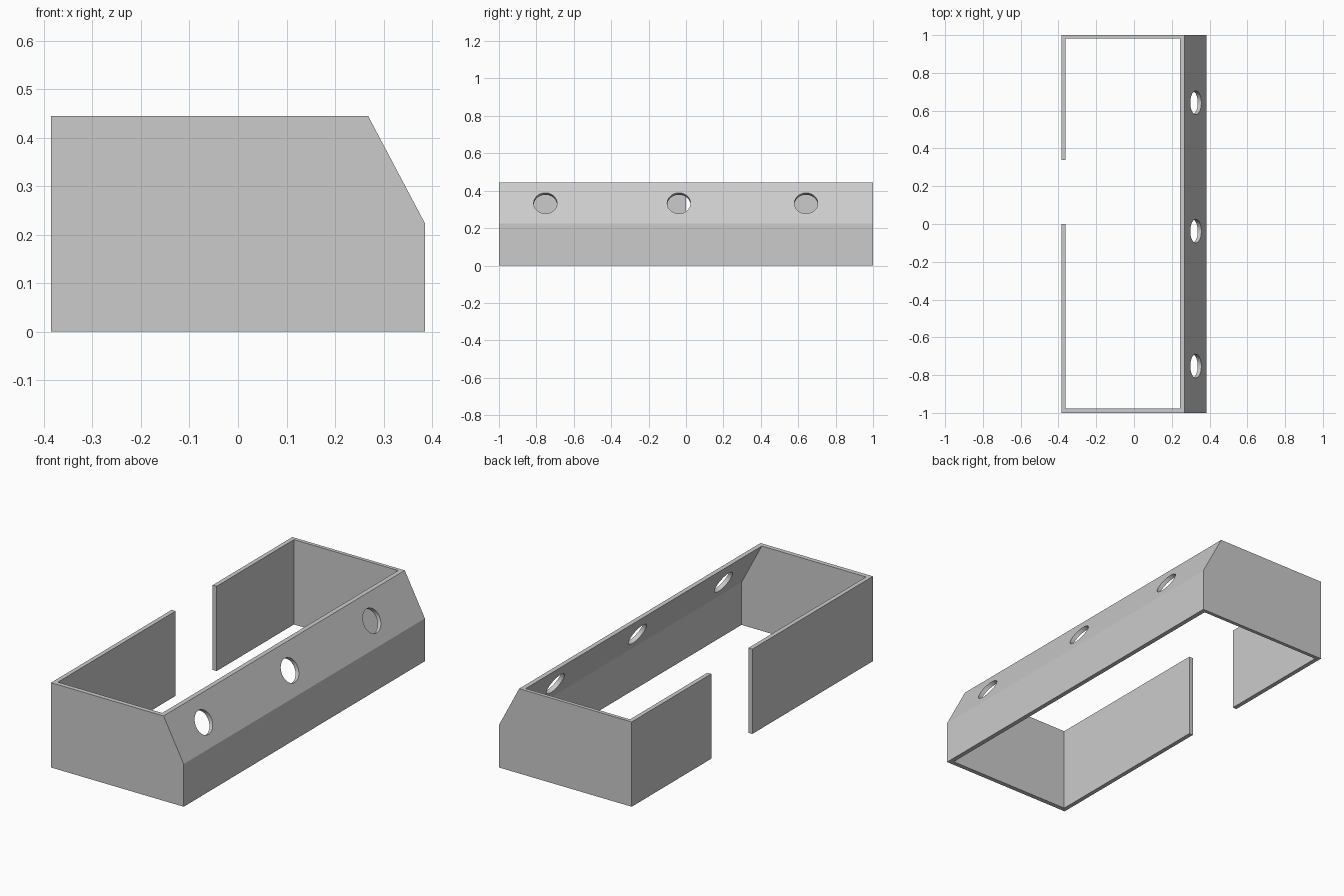
import bpy, bmesh
from mathutils import Vector

if "Cube" in bpy.data.objects:
    bpy.data.objects.remove(bpy.data.objects["Cube"])


def prism(name, profile, y0, y1):
    """Extrude an xz profile from y0 to y1."""
    bm = bmesh.new()
    face = bm.faces.new([bm.verts.new((x, y0, z)) for x, z in profile])
    ext = bmesh.ops.extrude_face_region(bm, geom=[face])
    verts = [v for v in ext["geom"] if isinstance(v, bmesh.types.BMVert)]
    bmesh.ops.translate(bm, verts=verts, vec=(0, y1 - y0, 0))
    bmesh.ops.recalc_face_normals(bm, faces=bm.faces)
    mesh = bpy.data.meshes.new(name)
    bm.to_mesh(mesh)
    bm.free()
    obj = bpy.data.objects.new(name, mesh)
    bpy.context.collection.objects.link(obj)
    return obj


def cut(target, cutter):
    """Subtract the cutter and remove it."""
    cutter.hide_render = True
    mod = target.modifiers.new("cut", "BOOLEAN")
    mod.operation = "DIFFERENCE"
    mod.solver = "EXACT"
    mod.object = cutter
    bpy.context.view_layer.objects.active = target
    bpy.ops.object.modifier_apply(modifier=mod.name)
    bpy.data.objects.remove(cutter, do_unlink=True)


# Outer body with a sloped upper right side
frame = prism("wall_frame", [(-0.385, 0), (0.385, 0), (0.385, 0.224),
                             (0.268, 0.445), (-0.385, 0.445)], -1, 1)

# Hollow interior, open at top and bottom
cut(frame, prism("interior_cutter", [(-0.362, -0.1), (0.361, -0.1), (0.361, 0.223),
                                     (0.1905, 0.545), (-0.362, 0.545)], -0.976, 0.981))

# Doorway gap in the left wall
cut(frame, prism("gap_cutter", [(-0.5, -0.1), (-0.3, -0.1), (-0.3, 0.6), (-0.5, 0.6)],
                 0.0, 0.34))

# Round holes square to the slope
normal = Vector((0.221, 0, 0.117)).normalized()
for y in (-0.752, -0.038, 0.642):
    bpy.ops.mesh.primitive_cylinder_add(vertices=48, radius=0.0625, depth=0.16,
                                        location=(0.327, y, 0.333),
                                        rotation=normal.to_track_quat("Z", "Y").to_euler())
    cut(frame, bpy.context.object)

# Smooth hole walls, sharp edges elsewhere
bpy.ops.object.select_all(action="DESELECT")
frame.select_set(True)
bpy.context.view_layer.objects.active = frame
bpy.ops.object.shade_smooth_by_angle(angle=0.35)
